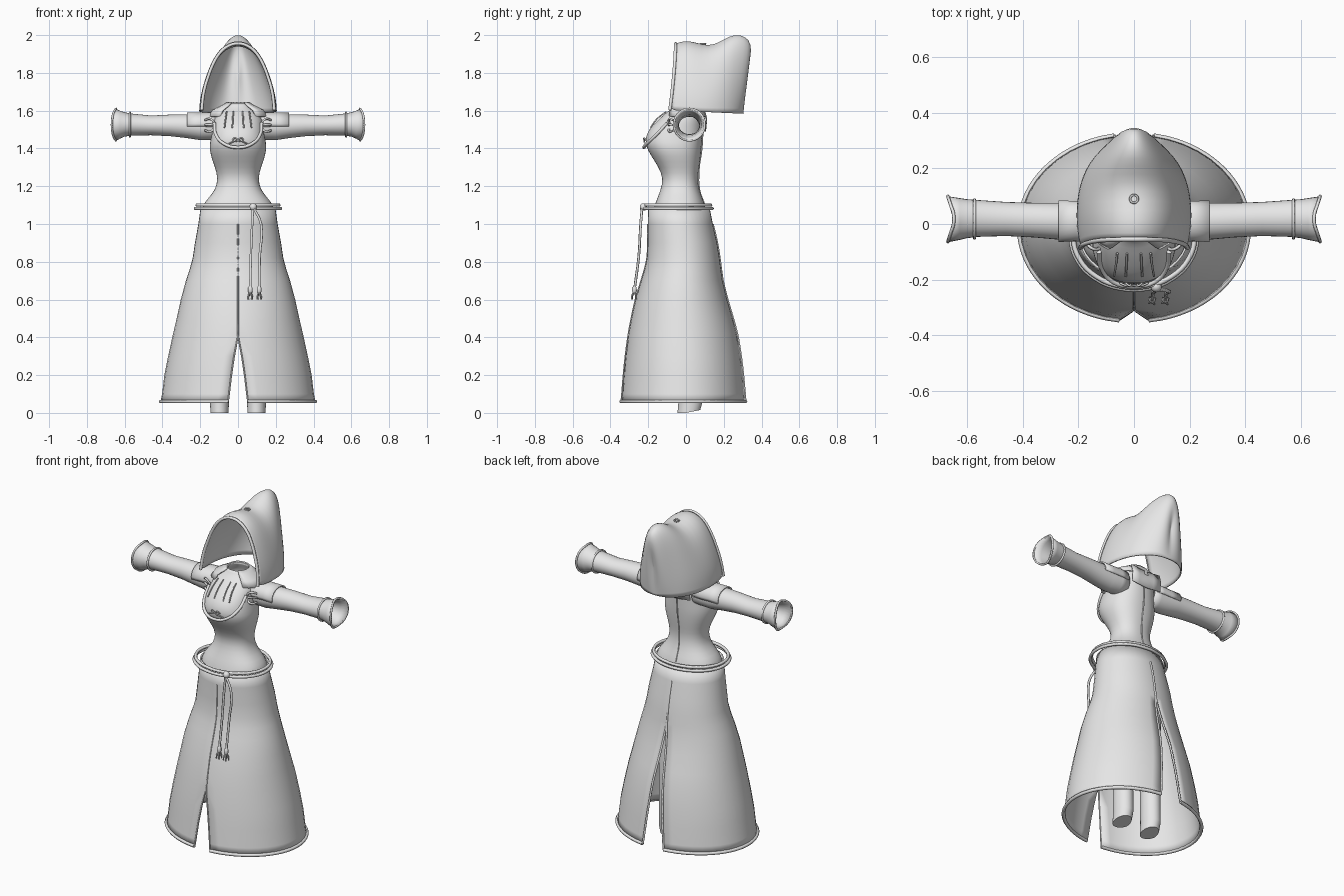
import bpy, bmesh, math
from math import sin, cos, pi

if "Cube" in bpy.data.objects:
    bpy.data.objects.remove(bpy.data.objects["Cube"], do_unlink=True)

cloth = bpy.data.materials.new("plain_grey_cloth")
cloth.use_nodes = True
GREY = (0.8, 0.8, 0.8, 1)
cloth.diffuse_color = GREY
cloth.node_tree.nodes["Principled BSDF"].inputs["Base Color"].default_value = GREY


def finish(obj, thick=0, subsurf=0, mirror=False, angle=40):
    obj.data.materials.append(cloth)
    bpy.ops.object.select_all(action="DESELECT")
    obj.select_set(True)
    bpy.context.view_layer.objects.active = obj
    if obj.type == "MESH":
        bpy.ops.object.shade_smooth_by_angle(angle=math.radians(angle))
    if mirror:
        mod = obj.modifiers.new("Mirror", "MIRROR")
        mod.use_clip = True
        mod.merge_threshold = 0.002
    if subsurf:
        mod = obj.modifiers.new("Smooth", "SUBSURF")
        mod.levels = mod.render_levels = subsurf
    if thick:
        obj.modifiers.new("Thickness", "SOLIDIFY").thickness = thick
    return obj


def loft(name, rows, closed=True, caps=False, **kw):
    """Skin a list of equal-length point rows."""
    bm = bmesh.new()
    grid = [[bm.verts.new(p) for p in row] for row in rows]
    n = len(rows[0])
    for a, b in zip(grid, grid[1:]):
        for i in range(n if closed else n - 1):
            j = (i + 1) % n
            bm.faces.new((a[i], a[j], b[j], b[i]))
    if caps:
        bm.faces.new(grid[0])
        bm.faces.new(grid[-1])
    bmesh.ops.remove_doubles(bm, verts=bm.verts, dist=0.0004)
    bmesh.ops.recalc_face_normals(bm, faces=bm.faces)
    mesh = bpy.data.meshes.new(name)
    bm.to_mesh(mesh)
    bm.free()
    obj = bpy.data.objects.new(name, mesh)
    bpy.context.collection.objects.link(obj)
    return finish(obj, **kw)


def cord(name, points, radius, cyclic=False, mirror=False):
    """Round cord through the points."""
    data = bpy.data.curves.new(name, "CURVE")
    data.dimensions = "3D"
    data.bevel_depth = radius
    data.bevel_resolution = 1
    data.resolution_u = 4
    data.use_fill_caps = True
    sp = data.splines.new("BEZIER")
    sp.bezier_points.add(len(points) - 1)
    for bp, p in zip(sp.bezier_points, points):
        bp.co = p
        bp.handle_left_type = bp.handle_right_type = "AUTO"
    sp.use_cyclic_u = cyclic
    obj = bpy.data.objects.new(name, data)
    bpy.context.collection.objects.link(obj)
    return finish(obj, mirror=mirror)


def oval(z, hx, front, back, t, power=1.0):
    """Point on a horizontal oval; t runs from the front (-pi/2) to the back."""
    def sq(v):
        return math.copysign(abs(v) ** power, v)
    return (hx * sq(cos(t)), (front + back) / 2 + (back - front) / 2 * sq(sin(t)), z)


TURN = [2 * pi * i / 28 for i in range(28)]

# Bodice: height, half width, front, back
bodice = [(1.02, .195, -.185, .115), (1.09, .195, -.17, .105), (1.13, .165, -.155, .09),
          (1.18, .12, -.135, .07), (1.24, .106, -.12, .06), (1.3, .122, -.145, .07),
          (1.36, .145, -.185, .078), (1.41, .153, -.213, .083), (1.45, .145, -.217, .085),
          (1.5, .135, -.2, .088), (1.55, .13, -.15, .088), (1.59, .115, -.105, .082),
          (1.615, .075, -.07, .07), (1.64, .06, -.055, .06)]
loft("bodice", [[oval(*r, t, .88) for t in TURN] for r in bodice], thick=.006, subsurf=1)

# Chest yoke trim, ties and back lacing
cord("chest_trim", [(.125, -.1, 1.535), (.118, -.155, 1.475), (.075, -.208, 1.425), (0, -.223, 1.405),
                    (-.075, -.208, 1.425), (-.118, -.155, 1.475), (-.125, -.1, 1.535)], .009)
for k, (x, z) in enumerate([(.03, 1.455), (.05, 1.435)]):
    cord(f"chest_tie_{k}", [(0, -.221, 1.44), (x / 2, -.222, z), (x, -.212, z - .012)], .004, mirror=True)
for k, x in enumerate([.025, .06]):
    cord(f"chest_gather_{k}", [(x, -.105, 1.595), (x * 1.1, -.155, 1.555), (x * 1.2, -.188, 1.51)], .004, mirror=True)
cord("back_seam", [(0, .09, 1.52), (0, .084, 1.4), (0, .068, 1.28), (0, .072, 1.18), (0, .1, 1.1)], .004)

# Collar laid open over the shoulders
span = [-1.0 + (pi + 2.0) * i / 18 for i in range(19)]
loft("collar", [[oval(*r, t, .85) for t in span] for r in
                [(1.645, .062, -.06, .065), (1.63, .085, -.075, .08),
                 (1.605, .135, -.1, .098), (1.57, .16, -.105, .108)]],
     closed=False, thick=.008)
loft("back_flap", [[(x, y, z + .1 * abs(x)) for x in (0, .05, .1)] for y, z in
                   [(.1, 1.595), (.112, 1.55), (.106, 1.49)]], closed=False, thick=.006, mirror=True)


def tube_ring(x, cy, ry, cz, rz, bow=0):
    return [(x + bow * abs(cos(t)), cy + ry * cos(t), cz + rz * sin(t)) for t in TURN]


# Sleeves along x: position, y centre, y radius, z centre, z radius
sleeve = [(.09, .01, .065, 1.515, .065), (.14, .01, .066, 1.512, .066), (.2, .01, .066, 1.512, .068),
          (.27, .01, .066, 1.518, .063), (.36, .014, .062, 1.522, .057), (.46, .018, .061, 1.522, .052),
          (.56, .02, .066, 1.526, .058), (.6, .019, .07, 1.527, .064),
          (.625, .018, .075, 1.526, .074), (.645, .017, .083, 1.525, .085, .026)]
loft("sleeve", [tube_ring(*r) for r in sleeve], thick=.006, mirror=True)
for k, x in enumerate([.572, .642]):
    ring = tube_ring(x, .018, .069 + .013 * k, 1.526, .063 + .021 * k, .026 * k)
    cord(f"cuff_band_{k}", ring[::2], .006, True, True)

# Shoulder caps: half tubes over the sleeve tops
arc = [-.25 + (pi + .5) * i / 14 for i in range(15)]
loft("shoulder_cap", [[(x, .01 + r * cos(t), 1.53 + h * sin(t)) for t in arc]
                      for x, r, h in [(.1, .07, .062), (.15, .075, .062), (.21, .073, .06), (.27, .074, .06)]],
     closed=False, thick=.008, mirror=True)
for k, dz in enumerate([.03, .005, -.025]):
    cord(f"shoulder_tie_{k}", [(.115, -.085, 1.52), (.145, -.09, 1.52 + dz * 1.2), (.175, -.068, 1.52 + dz)],
         .006, mirror=True)

# Hood: arches from the lower edge up to the crown line, front to back
hood = [(.192, -.085, -.055, 1.955), (.203, -.03, -.01, 1.972), (.207, .03, .045, 1.965),
        (.203, .1, .12, 1.94), (.187, .165, .18, 1.965), (.16, .22, .235, 1.998),
        (.125, .26, .285, 2.005), (.09, .285, .335, 1.98), (.058, .297, .35, 1.925),
        (.028, .303, .33, 1.83), (0, .305, .303, 1.72)]
arches = []
for w, yb, yt, zt in hood:
    zb = 1.603 - .05 * (yb + .085)
    row = []
    for i in range(13):
        a = pi / 2 * i / 12
        flare = 1 - .1 * sin(2 * a) ** 2 * (1 - i / 12)
        s = sin(a) ** .9 if yt > .1 else 1 - (1 - sin(a)) ** 1.5
        row.append((w * cos(a) * flare, yb + (yt - yb) * s, zb + (zt - zb) * sin(a)))
    row[-1] = (0, row[-1][1], row[-1][2])
    arches.append(row)
loft("hood", arches, closed=False, thick=.008, subsurf=1, mirror=True, angle=80)
rim = arches[0][::2]
cord("hood_rim", rim + [(-x, y, z) for x, y, z in rim[-2::-1]], .009)
cord("hood_eyelet", [(.014 * cos(t), .09 + .014 * sin(t), 1.955) for t in TURN[::4]], .004, True)

# Skirt: height, half width, front, back, front slit, back slit
skirt = [(1.085, .198, -.2, .125, 0, 0), (1.0, .21, -.202, .142, 0, 0), (.9, .228, -.203, .165, 0, 0),
         (.82, .24, -.207, .178, 0, 0), (.76, .256, -.22, .186, 0, 0), (.7, .276, -.238, .195, 0, .006),
         (.6, .303, -.268, .22, 0, .016), (.5, .325, -.29, .25, 0, .026), (.42, .344, -.305, .272, 0, .034),
         (.3, .37, -.322, .293, .02, .045), (.2, .39, -.333, .306, .035, .055),
         (.1, .402, -.342, .316, .047, .065), (.06, .41, -.346, .32, .052, .07)]
panel = []
for z, hx, f, b, gf, gb in skirt:
    t0, t1 = -pi / 2 + math.asin(gf / hx), pi / 2 - math.asin(gb / hx)
    panel.append([oval(z, hx, f, b, t0 + (t1 - t0) * i / 20) for i in range(21)])
loft("skirt_panel", panel, closed=False, thick=.008, mirror=True)
cord("skirt_hem", panel[-1], .01, mirror=True)
cord("front_edge", [r[0] for r in panel[1:]], .004, mirror=True)
cord("back_edge", [r[-1] for r in panel[1:]], .006, mirror=True)

# Trouser legs hidden inside the skirt
legs = [(0, .048, -.045, .075), (.06, .05, -.04, .088), (.25, .052, -.04, .085),
        (.5, .06, -.06, .08), (.75, .075, -.09, .075), (.98, .09, -.12, .08)]
for side, label in ((1, "left"), (-1, "right")):
    loft(f"{label}_leg", [[(side * .098 + p[0], p[1], p[2] + (max(p[1], 0) * .2 if k == 0 else 0))
                           for p in (oval(*r, t) for t in TURN)] for k, r in enumerate(legs)], caps=True)

# Rope belt, knot and hanging cords with tassels
for k, (z, s) in enumerate([(1.082, 0), (1.1, .008)]):
    cord(f"belt_rope_{k}", [oval(z, .225 - s, -.235 + s, .138 - s, t) for t in TURN[::2]], .009, True)
bpy.ops.mesh.primitive_uv_sphere_add(segments=12, ring_count=8, radius=.02, location=(.08, -.225, 1.09))
bpy.context.object.name = "belt_knot"
finish(bpy.context.object)
for k, x in enumerate([.065, .112]):
    cord(f"hanging_cord_{k}", [(.08, -.232, 1.09), (x + .01, -.24, 1.0), (x + .003, -.25, .83), (x, -.272, .66)], .007)
    loft(f"tassel_knot_{k}", [[(x + r * cos(t), -.273 + r * sin(t), z) for t in TURN[::3]]
                              for z, r in [(.672, .006), (.662, .012), (.645, .013), (.635, .009)]], caps=True)
    for j in range(4):
        dx, dy = .014 * cos(j * pi / 2 + .6), .014 * sin(j * pi / 2 + .6)
        cord(f"tassel_strand_{k}_{j}", [(x, -.273, .645), (x + dx * .8, -.275 + dy, .62), (x + dx, -.276 + dy, .6)], .004)
